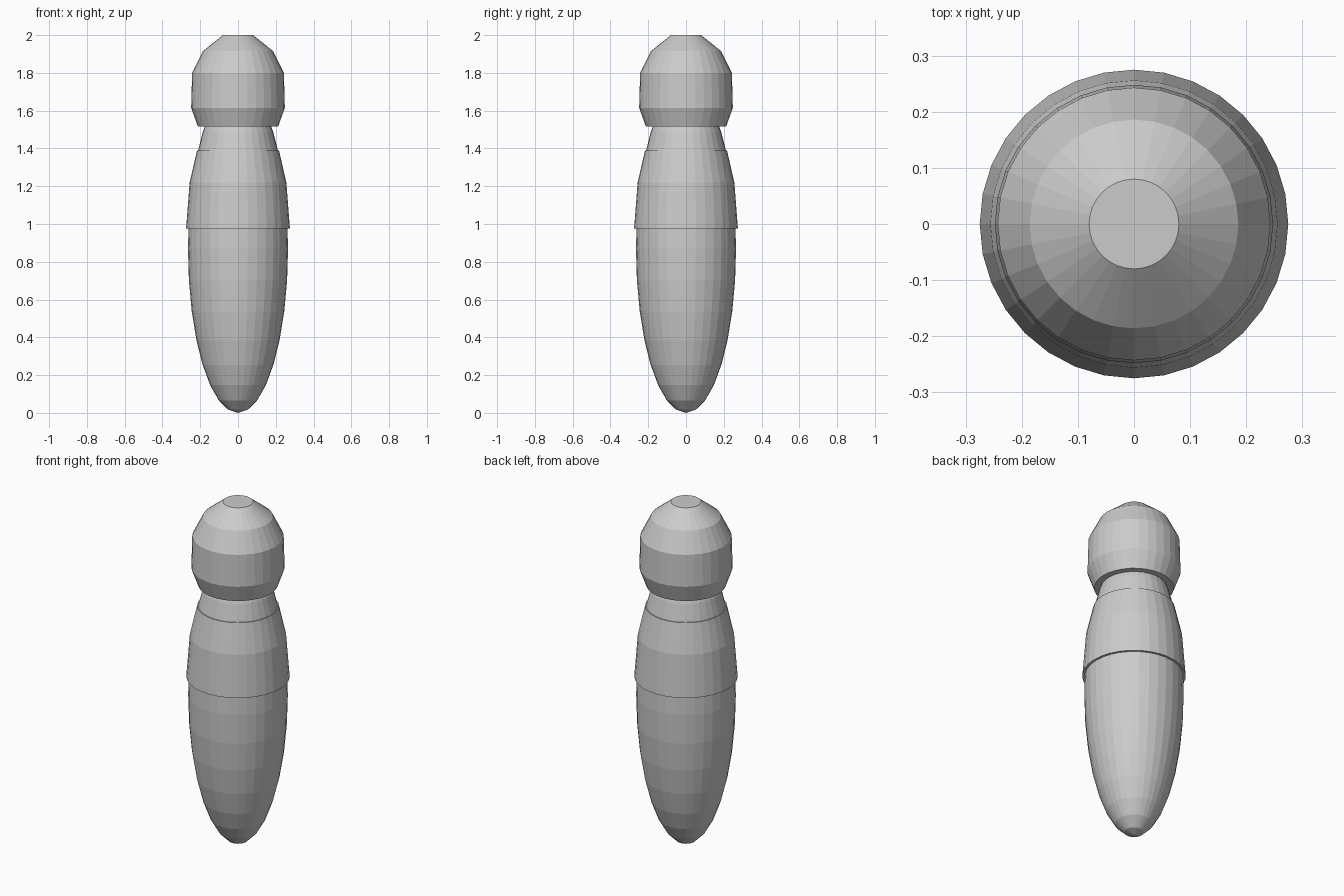
import bpy
import bmesh
from math import cos, sin, pi

SIDES = 32

cube = bpy.data.objects.get("Cube")
if cube:
    bpy.data.objects.remove(cube)

# Single plain grey for the whole model
grey = bpy.data.materials.new("plain grey")
grey.use_nodes = True
colour = (0.6, 0.6, 0.6, 1)
grey.diffuse_color = colour
grey.node_tree.nodes["Principled BSDF"].inputs["Base Color"].default_value = colour


def add_part(name, bm):
    bmesh.ops.recalc_face_normals(bm, faces=bm.faces)
    mesh = bpy.data.meshes.new(name)
    bm.to_mesh(mesh)
    bm.free()
    mesh.materials.append(grey)
    obj = bpy.data.objects.new(name, mesh)
    bpy.context.collection.objects.link(obj)
    return obj


def lathe(name, profile):
    """Closed turned part from (radius, height) points, bottom to top."""
    bm = bmesh.new()
    rings = []
    for r, z in profile:
        angles = [2 * pi * i / SIDES for i in range(SIDES)]
        rings.append([bm.verts.new((r * cos(a), r * sin(a), z)) for a in angles])
    for low, high in zip(rings, rings[1:]):
        for i in range(SIDES):
            j = (i + 1) % SIDES
            bm.faces.new((low[i], low[j], high[j], high[i]))
    bm.faces.new(rings[0])
    bm.faces.new(rings[-1])
    return add_part(name, bm)


# Long egg-shaped body, its top forming the neck
bm = bmesh.new()
bmesh.ops.create_uvsphere(bm, u_segments=SIDES, v_segments=16, radius=1)
bmesh.ops.scale(bm, vec=(0.265, 0.265, 0.87), verts=bm.verts)
bmesh.ops.translate(bm, vec=(0, 0, 0.87), verts=bm.verts)
add_part("body", bm)

# Sleeve around the upper body
lathe("sleeve", [(0.275, 0.975), (0.256, 1.22), (0.217, 1.39)])

# Faceted head with a flat crown
lathe("head", [(0.212, 1.515), (0.248, 1.615), (0.243, 1.8),
               (0.186, 1.915), (0.08, 2.0)])
